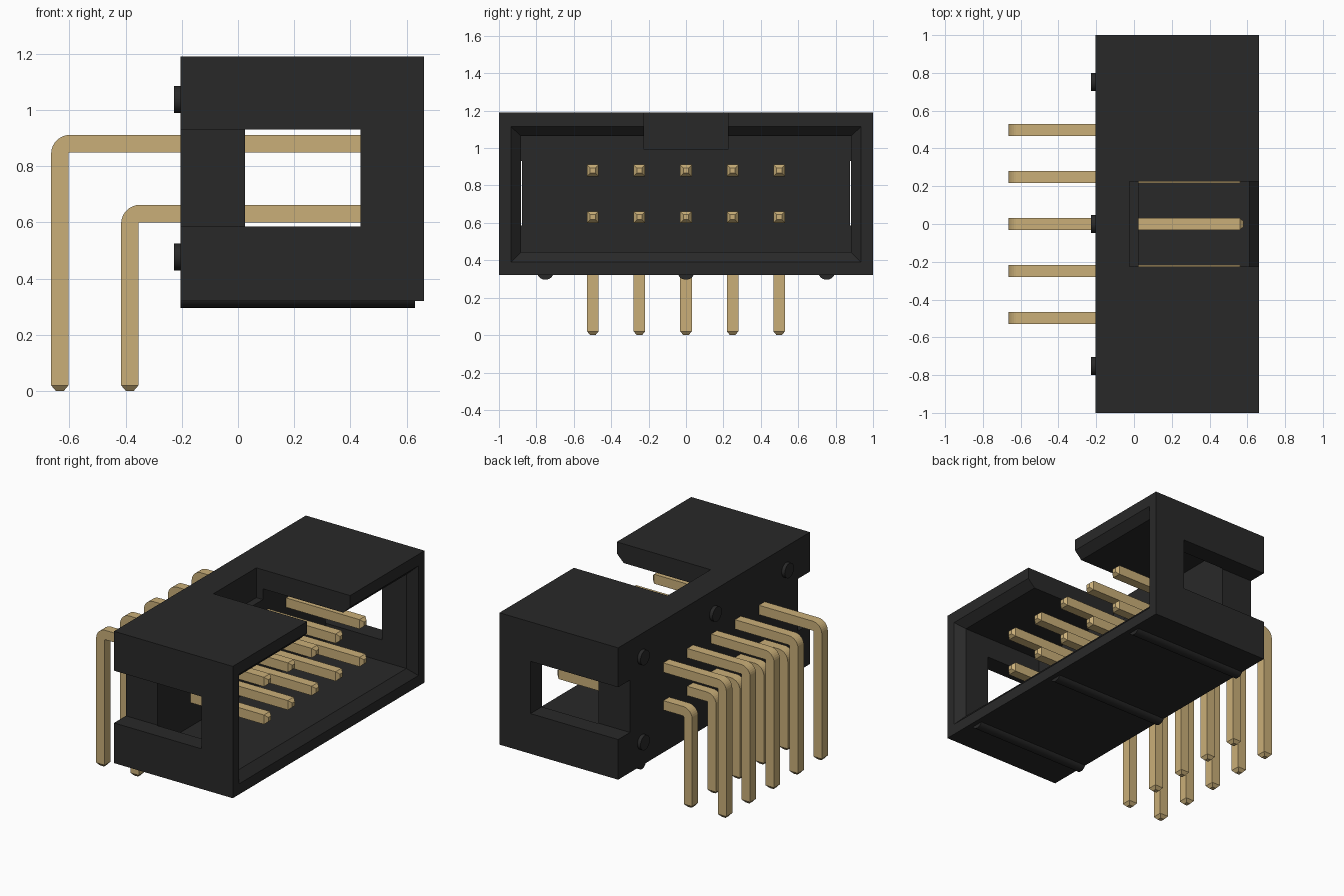
import bpy, bmesh
from math import cos, sin, pi, radians
from mathutils import Vector

cube = bpy.data.objects.get("Cube")
if cube:
    bpy.data.objects.remove(cube, do_unlink=True)


def material(name, rgb, metallic=0.0):
    m = bpy.data.materials.new(name)
    m.use_nodes = True
    m.diffuse_color = (*rgb, 1)
    m.node_tree.nodes["Principled BSDF"].inputs["Base Color"].default_value = (*rgb, 1)
    return m


black = material("black_plastic", (0.022, 0.022, 0.022))
gold = material("gold_metal", (0.59, 0.43, 0.19))


def loft(name, rings, mat):
    """Solid skin through a list of closed rings of points."""
    bm = bmesh.new()
    loops = [[bm.verts.new(p) for p in ring] for ring in rings]
    n = len(loops[0])
    for a, b in zip(loops, loops[1:]):
        for i in range(n):
            j = (i + 1) % n
            bm.faces.new((a[i], a[j], b[j], b[i]))
    bm.faces.new(loops[0])
    bm.faces.new(loops[-1])
    bmesh.ops.recalc_face_normals(bm, faces=bm.faces)
    mesh = bpy.data.meshes.new(name)
    bm.to_mesh(mesh)
    bm.free()
    mesh.materials.append(mat)
    ob = bpy.data.objects.new(name, mesh)
    bpy.context.collection.objects.link(ob)
    return ob


def rect(x, y0, y1, z0, z1):
    return [(x, y0, z0), (x, y1, z0), (x, y1, z1), (x, y0, z1)]


def box(name, x0, x1, *yz):
    return loft(name, [rect(x0, *yz), rect(x1, *yz)], black)


def rod(name, x0, x1, y, z, r, sides=32):
    ring = [(y + r * cos(2 * pi * i / sides), z + r * sin(2 * pi * i / sides))
            for i in range(sides)]
    ob = loft(name, [[(x, *p) for p in ring] for x in (x0, x1)], black)
    for f in ob.data.polygons:
        f.use_smooth = len(f.vertices) == 4
    # sharp rims keep the end caps flat
    for e in ob.data.edges:
        a, b = (ob.data.vertices[v].co.x for v in e.vertices)
        e.use_edge_sharp = abs(a - b) < 1e-5
    return ob


# Shroud block
BACK, FRONT, BOTTOM, TOP = -0.205, 0.662, 0.32, 1.19
FLOOR = 0.025
housing = box("housing", BACK, FRONT, -1, 1, BOTTOM, TOP)

# Mating cavity with a chamfered lip, key notch, and side windows
inner = (-0.882, 0.882, 0.444, 1.064)
lip = (-0.936, 0.936, 0.39, 1.114)
cutters = [
    loft("cavity_cutter", [rect(FLOOR, *inner), rect(0.612, *inner),
                           rect(FRONT, *lip), rect(FRONT + 0.1, *lip)], black),
    box("notch_cutter", -0.023, FRONT + 0.1, -0.224, 0.224, 0.993, TOP + 0.1),
    box("left_window_cutter", BACK - 0.1, 0.435, 0.877, 1.1, 0.585, 0.93),
    box("right_window_cutter", BACK - 0.1, 0.435, -1.1, -0.877, 0.585, 0.93),
]
for c in cutters:
    c.hide_render = True
    mod = housing.modifiers.new(c.name, "BOOLEAN")
    mod.operation = "DIFFERENCE"
    mod.solver = "EXACT"
    mod.object = c

# Bake the cuts and drop the cutters
bpy.context.view_layer.update()
deps = bpy.context.evaluated_depsgraph_get()
cut_mesh = bpy.data.meshes.new_from_object(housing.evaluated_get(deps))
housing.modifiers.clear()
housing.data = cut_mesh
for c in cutters:
    bpy.data.objects.remove(c, do_unlink=True)

# Standoff discs on the back and ribs underneath
for i, y in enumerate((-0.752, 0, 0.752), 1):
    for row, z in (("lower", 0.476), ("upper", 1.037)):
        rod(f"{row}_standoff_{i}", BACK - 0.023, BACK + 0.02, y, z, 0.048)
    rod(f"bottom_rib_{i}", BACK, 0.63, y, 0.342, 0.046)

# Bent square pins with tapered tips
HALF, TIP, TAPER, BEND = 0.031, 0.014, 0.02, 0.036


def pin(name, y, leg_x, arm_z):
    def ring(x, z, angle, h):
        # angle 0 runs along the leg, 90 degrees along the arm
        side = Vector((cos(angle), 0, -sin(angle))) * h
        wide = Vector((0, h, 0))
        c = Vector((x, y, z))
        return [c - side - wide, c + side - wide, c + side + wide, c - side + wide]

    rings = [ring(leg_x, 0, 0, TIP), ring(leg_x, TAPER, 0, HALF)]
    cx, cz = leg_x + BEND, arm_z - BEND
    for k in range(9):
        a = radians(90) * k / 8
        rings.append(ring(cx - BEND * cos(a), cz + BEND * sin(a), a, HALF))
    end = 0.58
    rings += [ring(end - TAPER, arm_z, pi / 2, HALF), ring(end, arm_z, pi / 2, TIP)]
    return loft(name, rings, gold)


for i in range(5):
    y = (i - 2) * 0.249
    pin(f"upper_pin_{i + 1}", y, -0.634, 0.88)
    pin(f"lower_pin_{i + 1}", y, -0.385, 0.631)
